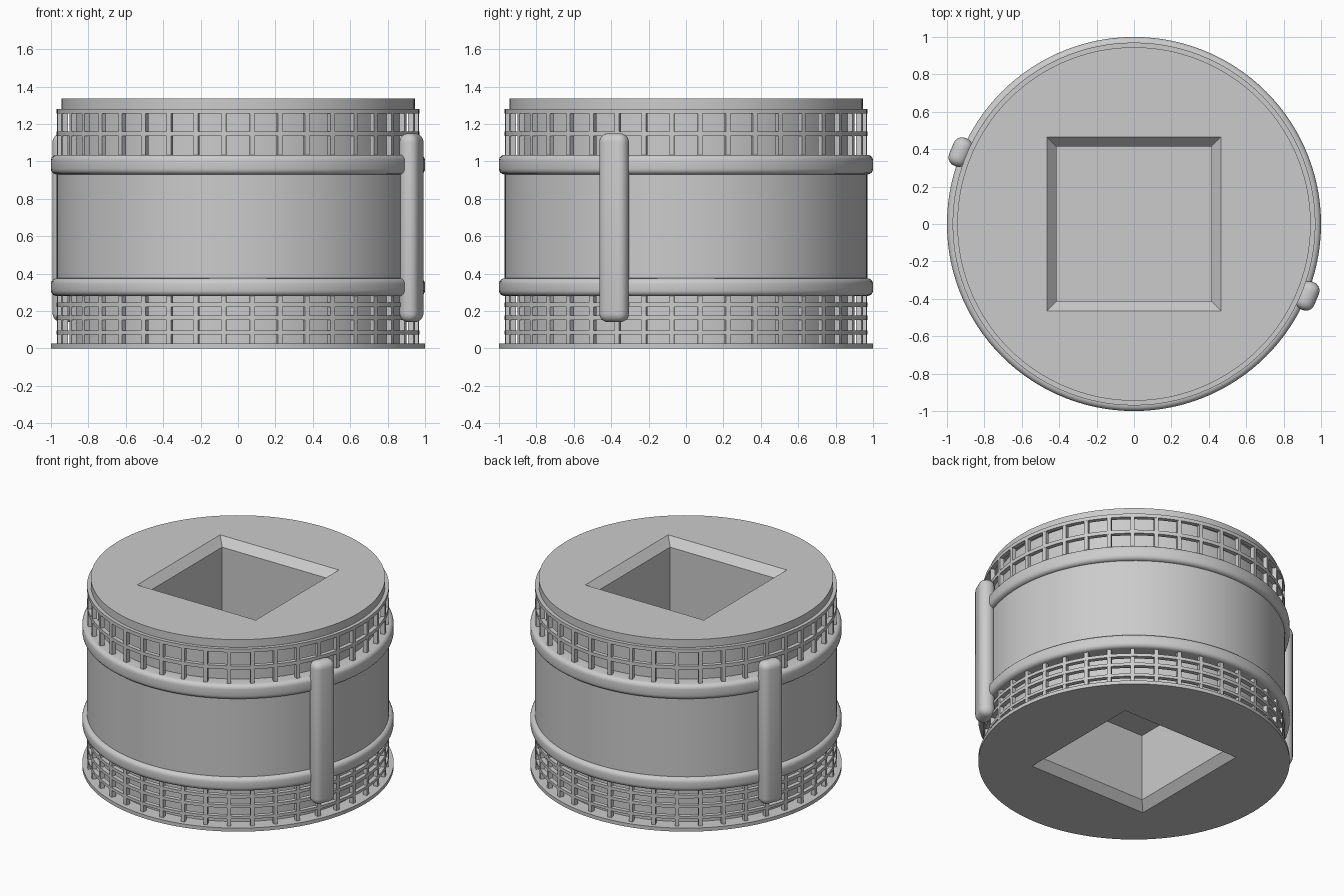
import bpy, bmesh
from math import pi, sin, cos, radians
from mathutils import Matrix

if "Cube" in bpy.data.objects:
    bpy.data.objects.remove(bpy.data.objects["Cube"], do_unlink=True)

SEGMENTS = 120
TOP = 1.335

grey = bpy.data.materials.new("plain grey")
grey.use_nodes = True
grey.diffuse_color = (0.6, 0.6, 0.6, 1)
grey.node_tree.nodes["Principled BSDF"].inputs["Base Color"].default_value = (0.6, 0.6, 0.6, 1)


def finish(name, bm, smooth=True):
    bmesh.ops.recalc_face_normals(bm, faces=bm.faces)
    mesh = bpy.data.meshes.new(name)
    bm.to_mesh(mesh)
    bm.free()
    mesh.materials.append(grey)
    ob = bpy.data.objects.new(name, mesh)
    bpy.context.collection.objects.link(ob)
    if smooth:
        activate(ob)
        bpy.ops.object.shade_smooth_by_angle(angle=radians(35))
    return ob


def activate(ob):
    bpy.ops.object.select_all(action='DESELECT')
    ob.select_set(True)
    bpy.context.view_layer.objects.active = ob


def stack(bm, loops, closed):
    """Join matching vertex loops; wrap around, or cap both ends."""
    rings = [[bm.verts.new(p) for p in loop] for loop in loops]
    n = len(rings[0])
    pairs = list(zip(rings, rings[1:])) + ([(rings[-1], rings[0])] if closed else [])
    for a, b in pairs:
        for i in range(n):
            j = (i + 1) % n
            bm.faces.new((a[i], a[j], b[j], b[i]))
    if not closed:
        bm.faces.new(rings[0])
        bm.faces.new(rings[-1])


def circle(r, z):
    return [(r * cos(2 * pi * i / SEGMENTS), r * sin(2 * pi * i / SEGMENTS), z)
            for i in range(SEGMENTS)]


def lathe(bm, profile, closed=False):
    stack(bm, [circle(r, z) for r, z in profile], closed)


def square(h, z):
    return [(-h, -h, z), (h, -h, z), (h, h, z), (-h, h, z)]


def add_box(bm, size, matrix):
    made = bmesh.ops.create_cube(bm, size=1, matrix=matrix @ Matrix.Diagonal((*size, 1)))
    return made["verts"]


# Drum with base plate, recessed cage zones and lid
bm = bmesh.new()
lathe(bm, [(1, 0), (1, .025), (.9, .025), (.9, .3), (.97, .3), (.97, 1),
           (.9, 1), (.9, 1.28), (.945, 1.28), (.945, TOP)])
drum = finish("drum_body", bm, smooth=False)

# Bevelled square pockets cut into the top and the bottom
for face_z, inward in ((TOP, -1), (0, 1)):
    bm = bmesh.new()
    stack(bm, [square(h, face_z + inward * d)
               for h, d in ((.475, -.011), (.415, .055), (.415, .53))], False)
    cutter = finish("pocket_cutter", bm, smooth=False)
    cutter.hide_render = True
    activate(drum)
    cut = drum.modifiers.new("pocket", 'BOOLEAN')
    cut.operation = 'DIFFERENCE'
    cut.solver = 'EXACT'
    cut.object = cutter
    bpy.ops.object.modifier_apply(modifier=cut.name)
    bpy.data.objects.remove(cutter, do_unlink=True)
activate(drum)
bpy.ops.object.shade_smooth_by_angle(angle=radians(35))

# Rounded bands around the drum
for name, z0, z1 in (("lower_band", .28, .375), ("upper_band", .93, 1.035)):
    bm = bmesh.new()
    r, b = 1.0, .03
    arc = [k * pi / 8 for k in range(5)]
    profile = [(.9, z0)]
    profile += [(r - b + b * sin(a), z0 + b - b * cos(a)) for a in arc]
    profile += [(r - b + b * cos(a), z1 - b + b * sin(a)) for a in arc]
    profile += [(.9, z1)]
    lathe(bm, profile, closed=True)
    finish(name, bm)

# Lattice cages: upright bars and hoops
BARS = 40
cages = (("lower_cage", .02, .29, ((.075, .095), (.153, .175), (.222, .244))),
         ("upper_cage", 1.02, 1.28, ((1.135, 1.16), (1.255, 1.28))))
for name, z0, z1, hoops in cages:
    bm = bmesh.new()
    for i in range(BARS):
        turn = Matrix.Rotation(2 * pi * (i + .5) / BARS, 4, 'Z')
        add_box(bm, (.03, .026, z1 - z0),
                turn @ Matrix.Translation((.954, 0, (z0 + z1) / 2)))
    for a, b in hoops:
        lathe(bm, [(.94, a), (.97, a), (.97, b), (.94, b)], closed=True)
    finish(name, bm)

# Rounded upright handles on opposite sides
for name, angle in (("left_handle", -22.5), ("right_handle", 157.5)):
    bm = bmesh.new()
    place = Matrix.Rotation(radians(angle), 4, 'Z') @ Matrix.Translation((1.004, 0, .645))
    add_box(bm, (.105, .16, 1.01), place)
    bmesh.ops.bevel(bm, geom=list(bm.edges), offset=.048, segments=5,
                    profile=.5, affect='EDGES')
    finish(name, bm)
